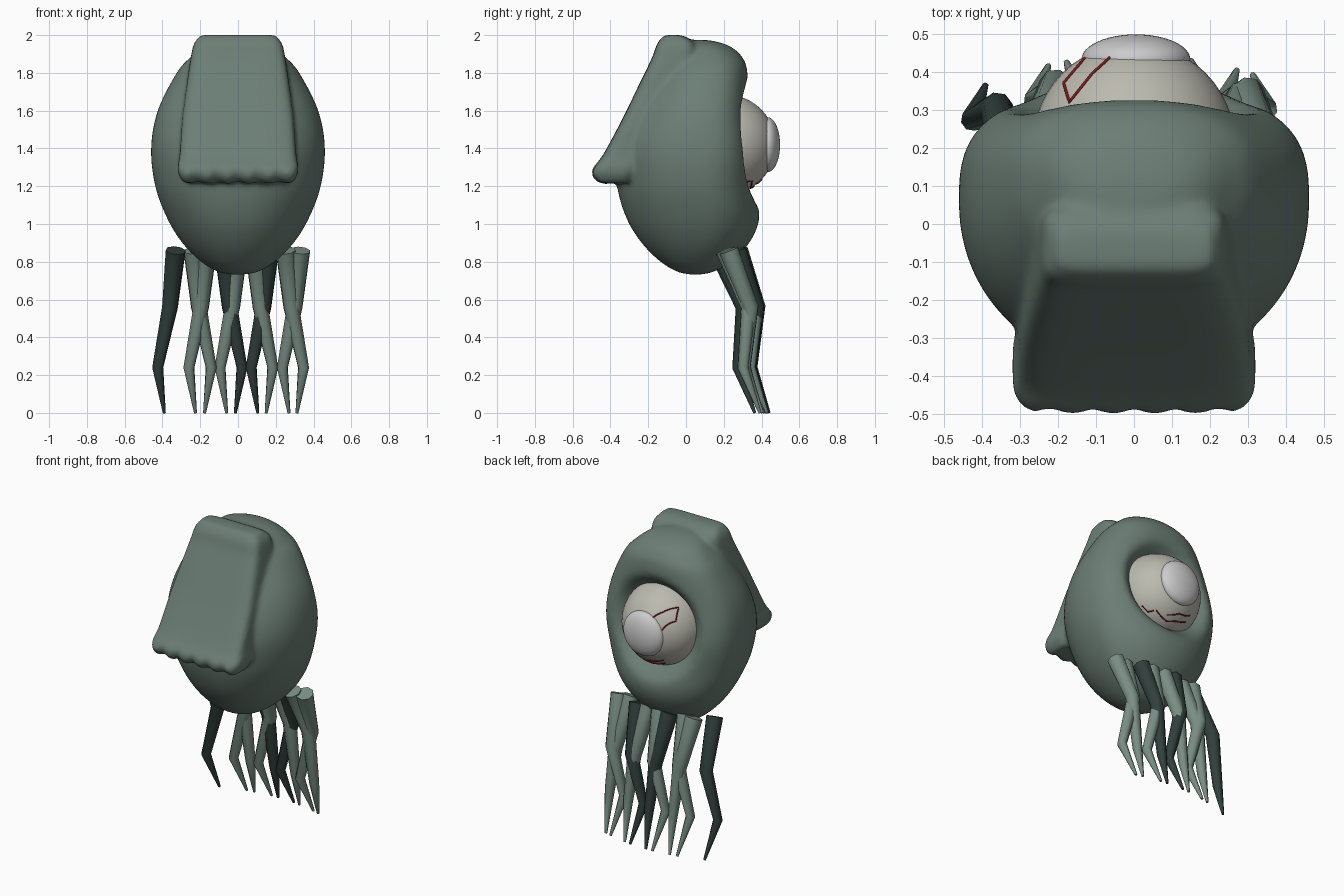
import bpy, bmesh, math
from mathutils import Vector

if "Cube" in bpy.data.objects:
    bpy.data.objects.remove(bpy.data.objects["Cube"])


def material(name, rgb):
    m = bpy.data.materials.new(name)
    m.diffuse_color = (*rgb, 1)
    m.use_nodes = True
    m.node_tree.nodes["Principled BSDF"].inputs["Base Color"].default_value = m.diffuse_color
    return m


SKIN = material("skin", (0.15, 0.21, 0.18))
LIMB = material("limb", (0.19, 0.27, 0.23))
DARK = material("dark_limb", (0.03, 0.05, 0.045))
WHITE = material("eye_white", (0.50, 0.49, 0.43))
LENS = material("lens", (0.72, 0.72, 0.73))
RED = material("vein_red", (0.22, 0.01, 0.01))
EYE, EYE_R = Vector((0, 0.209, 1.42)), 0.266


def smooth(t):
    t = max(0, min(1, t))
    return t * t * (3 - 2 * t)


def spline(rows, steps):
    """Smooth interpolation through the control rows."""
    out = []
    for i in range(len(rows) - 1):
        p = [rows[max(0, min(len(rows) - 1, i + k))] for k in (-1, 0, 1, 2)]
        for s in range(steps):
            t = s / steps
            out.append([0.5 * (2 * b + (c - a) * t + (2 * a - 5 * b + 4 * c - d) * t * t
                               + (3 * b - a - 3 * c + d) * t ** 3) for a, b, c, d in zip(*p)])
    return out + [rows[-1]]


def loft(name, rows, n_back, split, shape, steps=5, seg=96):
    """Stack superellipse sections; a row is z, half width, back y, front y, front squareness."""
    bm = bmesh.new()
    rings = []
    for z, w, y0, y1, n_front in spline(rows, steps):
        yc = y0 + split * (y1 - y0)
        ring = []
        for k in range(seg):
            a = math.tau * k / seg
            c, s = math.cos(a), math.sin(a)
            n = n_front if s >= 0 else n_back
            r = (abs(c) ** n + abs(s) ** n) ** (-1 / n)
            y = yc + (y1 - yc if s >= 0 else yc - y0) * r * s
            ring.append(bm.verts.new(shape(max(w, 0) * r * c, y, z, s)))
        rings.append(ring)
    for lo, hi in zip(rings, rings[1:]):
        for k in range(seg):
            j = (k + 1) % seg
            bm.faces.new((lo[k], lo[j], hi[j], hi[k]))
    bm.faces.new(rings[0][::-1])
    bm.faces.new(rings[-1])
    bmesh.ops.remove_doubles(bm, verts=bm.verts, dist=0.0005)
    bmesh.ops.recalc_face_normals(bm, faces=bm.faces)
    me = bpy.data.meshes.new(name)
    bm.to_mesh(me)
    bm.free()
    me.materials.append(SKIN)
    ob = bpy.data.objects.new(name, me)
    bpy.context.collection.objects.link(ob)
    return ob


def tube(name, pts, radii, mat, res):
    cu = bpy.data.curves.new(name, 'CURVE')
    cu.dimensions = '3D'
    cu.bevel_depth, cu.bevel_resolution, cu.use_fill_caps = 1, res, True
    sp = cu.splines.new('POLY')
    sp.points.add(len(pts) - 1)
    for p, co, r in zip(sp.points, pts, radii):
        p.co, p.radius = (*co, 1), r
    cu.materials.append(mat)
    ob = bpy.data.objects.new(name, cu)
    bpy.context.collection.objects.link(ob)
    bpy.ops.object.select_all(action='DESELECT')
    ob.select_set(True)
    bpy.context.view_layer.objects.active = ob
    bpy.ops.object.convert(target='MESH')
    bpy.ops.object.shade_smooth_by_angle(angle=math.radians(65))


def ball(name, loc, scale, mat):
    bpy.ops.mesh.primitive_uv_sphere_add(segments=48, ring_count=24, location=loc)
    ob = bpy.context.object
    ob.name, ob.scale = name, scale
    ob.data.materials.append(mat)
    bpy.ops.object.shade_smooth()


# Egg-shaped body with a hollow for the eye
def socket(x, y, z, s):
    if s > 0:
        y -= 0.15 * min(1, 1.2 * s) * smooth((0.35 - math.hypot(x, z - EYE.z)) / 0.2)
    return x, y, z


body = loft("body", [
    (0.73, 0, 0.05, 0.05, 2), (0.745, 0.10, -0.04, 0.14, 2), (0.80, 0.195, -0.135, 0.24, 2),
    (0.90, 0.295, -0.235, 0.335, 2), (1.03, 0.375, -0.315, 0.388, 2.1),
    (1.2, 0.438, -0.365, 0.37, 2.4), (1.4, 0.46, -0.375, 0.35, 2.9),
    (1.6, 0.425, -0.30, 0.325, 2.8), (1.8, 0.325, -0.18, 0.325, 2.4),
    (1.88, 0.255, -0.12, 0.30, 2.2), (1.94, 0.18, -0.07, 0.235, 2),
    (1.97, 0.09, 0.0, 0.14, 2), (1.975, 0, 0.06, 0.06, 2)], 2.1, 0.6, socket)


# Hanging flap with a ragged lower edge
def ragged(x, y, z, s):
    f = smooth((1.38 - z) / 0.12)
    wave = math.cos(x * 58)
    return x, y + (0.008 * wave * f if s < 0 else 0), z + 0.008 * wave * f


flap = loft("front_flap", [
    (1.22, 0, -0.38, -0.38, 5), (1.22, 0.25, -0.44, -0.31, 5), (1.24, 0.305, -0.478, -0.28, 5),
    (1.29, 0.32, -0.494, -0.25, 5), (1.37, 0.308, -0.437, -0.2, 5), (1.56, 0.295, -0.335, -0.1, 5),
    (1.75, 0.270, -0.243, 0.0, 5), (1.88, 0.250, -0.180, 0.05, 5), (1.95, 0.235, -0.155, 0.05, 5),
    (1.985, 0.21, -0.13, 0.01, 5), (2.0, 0.185, -0.11, -0.03, 5), (2.0, 0, -0.07, -0.07, 5)],
    6, 0.5, ragged)

# Fuse flap and body into one soft skin
bpy.ops.object.select_all(action='DESELECT')
for ob in (flap, body):
    ob.select_set(True)
bpy.context.view_layer.objects.active = body
bpy.ops.object.join()
remesh = body.modifiers.new("fuse", 'REMESH')
remesh.mode, remesh.voxel_size, remesh.use_smooth_shade = 'VOXEL', 0.012, True
soften = body.modifiers.new("soften", 'SMOOTH')
soften.factor, soften.iterations = 0.5, 14

# Eye and bulging lens
ball("eyeball", EYE, (EYE_R,) * 3, WHITE)
ball("lens", (0.005, 0.432, 1.42), (0.143, 0.066, 0.145), LENS)

# Veins lying on the eyeball: (x, y) points on its upper or lower half
veins = [(1, [(-0.13, 0.435), (-0.185, 0.37), (-0.17, 0.32), (-0.11, 0.395), (-0.06, 0.44)]),
         (-1, [(0.12, 0.35), (0.03, 0.34), (-0.02, 0.36), (-0.10, 0.36)]),
         (-1, [(0.05, 0.37), (-0.02, 0.40), (-0.11, 0.39)]),
         (-1, [(0.19, 0.30), (0.15, 0.31), (0.13, 0.34)])]
for i, (side, pts) in enumerate(veins):
    path = []
    for (xa, ya), (xb, yb) in zip(pts, pts[1:]):
        for k in range(7):
            t = k / 6
            x, y = xa + (xb - xa) * t, ya + (yb - ya) * t
            h = math.sqrt(max(0, (EYE_R + 0.001) ** 2 - x * x - (y - EYE.y) ** 2))
            if not (path and k == 0):
                path.append((x, y, EYE.z + side * h))
    tube(f"vein_{i + 1}", path, [0.004] * len(path), RED, 1)

# Jointed tentacles along an arc, bending left and right alternately
tips = [(-0.39 + 0.165 * i, 1) for i in range(5)] + [(-0.177 + 0.163 * i, -1) for i in range(4)]
for i, (x, d) in enumerate(tips):
    y = 0.445 - 0.5 * x * x
    tube(f"tentacle_{i + 1}",
         [(x + 0.06 * d, y - 0.168 - 0.2 * x * x, 0.86), (x + 0.03 * d, y - 0.065, 0.56),
          (x - 0.035 * d, y - 0.095, 0.24), (x, y - 0.005, 0.0)],
         [0.054, 0.043, 0.03, 0.008], DARK if i in (0, 3, 6) else LIMB, 2)
